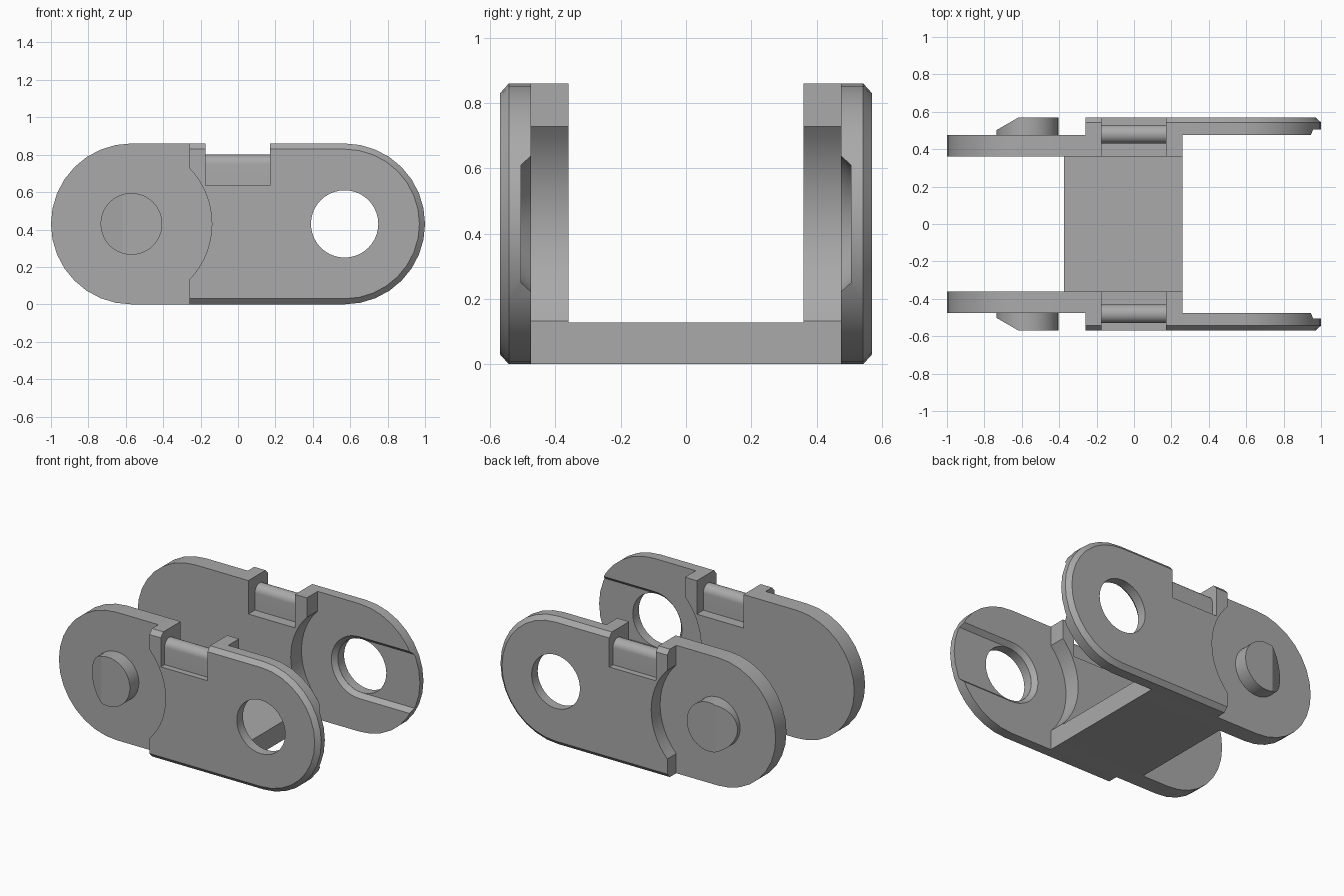
import bpy, bmesh
from math import sin, cos, pi, radians, acos
from mathutils import Vector

if "Cube" in bpy.data.objects:
    bpy.data.objects.remove(bpy.data.objects["Cube"], do_unlink=True)

grey = bpy.data.materials.new("plain_grey")
grey.use_nodes = True
grey.diffuse_color = (0.4, 0.4, 0.4, 1)
grey.node_tree.nodes["Principled BSDF"].inputs["Base Color"].default_value = (0.4, 0.4, 0.4, 1)

R, PIVOT = 0.43, 0.57          # end radius (also mid height) and pivot distance
STEP, SPLIT = 0.26, 0.475      # shoulder x, depth where inner and outer plates meet
SHOULDER = acos((PIVOT - STEP) / R)


def arc(cx, r, a0, a1, n=16):
    """Points (x, z) on an arc about a pivot at mid height."""
    steps = [a0 + (a1 - a0) * i / n for i in range(n + 1)]
    return [(cx + r * cos(a), R + r * sin(a)) for a in steps]


def link_outline(r):
    """One rounded end at +x, hollow end at -x, notch in the top edge."""
    top = R + r
    return (arc(PIVOT, r, -pi / 2, pi / 2)
            + [(0.172, top), (0.172, 0.635), (-0.175, 0.635), (-0.175, top), (-STEP, top)]
            + arc(-PIVOT, R, SHOULDER, -SHOULDER)
            + [(-STEP, R - r)])


def make_object(name, bm):
    bmesh.ops.recalc_face_normals(bm, faces=bm.faces)
    mesh = bpy.data.meshes.new(name)
    bm.to_mesh(mesh)
    bm.free()
    mesh.materials.append(grey)
    obj = bpy.data.objects.new(name, mesh)
    bpy.context.collection.objects.link(obj)
    return obj


def loft(sections):
    """Solid through matching (y, outline) sections."""
    bm = bmesh.new()
    rings = [[bm.verts.new((x, y, z)) for x, z in pts] for y, pts in sections]
    bm.faces.new(rings[0])
    bm.faces.new(rings[-1])
    for a, b in zip(rings, rings[1:]):
        for i in range(len(a)):
            j = (i + 1) % len(a)
            bm.faces.new((a[i], a[j], b[j], b[i]))
    return bm


def activate(obj):
    bpy.ops.object.select_all(action='DESELECT')
    obj.select_set(True)
    bpy.context.view_layer.objects.active = obj


def cut(obj, cutter):
    activate(obj)
    mod = obj.modifiers.new("cut", 'BOOLEAN')
    mod.operation, mod.solver, mod.object = 'DIFFERENCE', 'EXACT', cutter
    bpy.ops.object.modifier_apply(modifier=mod.name)
    bpy.data.objects.remove(cutter, do_unlink=True)


def finish(obj, mirrored=True):
    activate(obj)
    bpy.ops.object.shade_smooth_by_angle(angle=radians(25))
    if mirrored:
        mod = obj.modifiers.new("both_sides", 'MIRROR')
        mod.use_axis = (False, True, False)
        mod.use_mirror_merge = False


# Outer plates with chamfered rim
outer = make_object("outer_plate", loft([(-SPLIT, link_outline(R)),
                                         (-0.543, link_outline(R)),
                                         (-0.57, link_outline(R - 0.03))]))

# Pin hole, and tapered lead-in groove running out of the rounded end
hole = arc(PIVOT, 0.18, 0, 2 * pi, 40)[:-1]
cut(outer, make_object("hole_cutter", loft([(-0.4, hole), (-0.7, hole)])))


def groove(r):
    return arc(PIVOT, r, pi / 2, 3 * pi / 2, 20) + [(1.2, R - r), (1.2, R + r)]


cut(outer, make_object("groove_cutter", loft([(-0.465, groove(0.217)),
                                              (-0.505, groove(0.1805))])))
finish(outer)

# Inner plates: the same outline turned end for end
flipped = [(-x, z) for x, z in link_outline(R)]
flipped = [(-0.175 if x == -0.172 else 0.172 if x == 0.175 else x, z) for x, z in flipped]
finish(make_object("inner_plate", loft([(-0.36, flipped), (-SPLIT, flipped)])))

# Pivot pins with sloped lead face
disc = arc(-PIVOT, 0.165, 0, 2 * pi, 40)[:-1]
bm = loft([(-SPLIT, disc), (-0.57, disc)])
bmesh.ops.bisect_plane(bm, geom=bm.verts[:] + bm.edges[:] + bm.faces[:],
                       plane_co=Vector((-0.617, -0.57, 0)),
                       plane_no=Vector((-0.068, -0.118, 0)), clear_outer=True)
bmesh.ops.holes_fill(bm, edges=[e for e in bm.edges if e.is_boundary])
finish(make_object("pivot_pin", bm))

# Round-topped bars in the notches
profile = [(-0.43, 0.62), (-0.53, 0.62)] + [
    (-0.48 - 0.05 * cos(pi * i / 16), 0.75 + 0.05 * sin(pi * i / 16)) for i in range(17)]
bm = bmesh.new()
face = bm.faces.new([bm.verts.new((-0.175, y, z)) for y, z in profile])
ext = bmesh.ops.extrude_face_region(bm, geom=[face], use_keep_orig=True)
bmesh.ops.translate(bm, vec=(0.347, 0, 0),
                    verts=[v for v in ext["geom"] if isinstance(v, bmesh.types.BMVert)])
finish(make_object("notch_bar", bm))

# Floor joining the two sides
floor = [(-0.375, 0), (STEP, 0), (STEP, 0.127), (-0.375, 0.127)]
finish(make_object("floor", loft([(-0.36, floor), (0.36, floor)])), mirrored=False)
